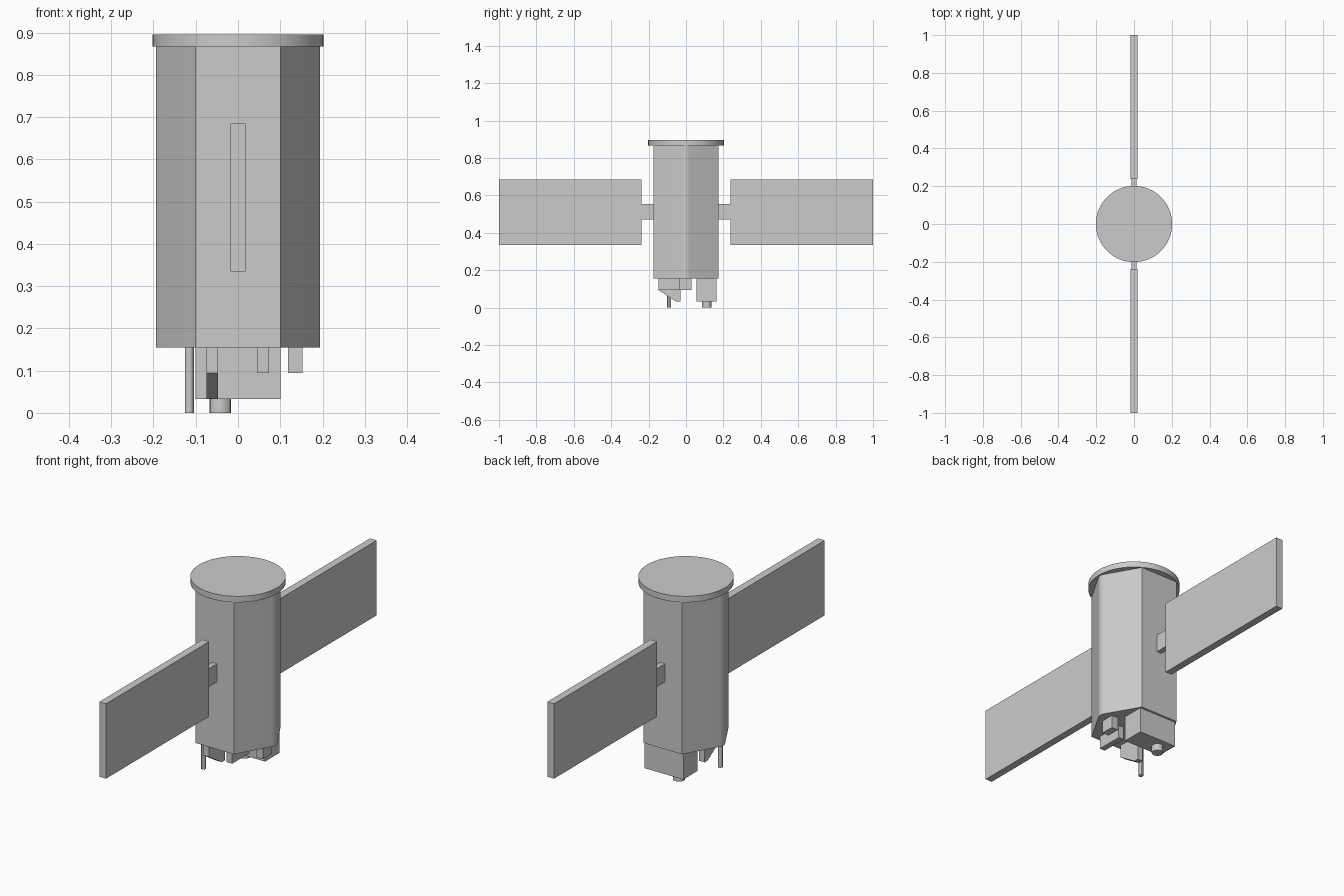
import bpy, bmesh
from math import cos, sin, pi, radians

cube = bpy.data.objects.get("Cube")
if cube:
    bpy.data.objects.remove(cube, do_unlink=True)

grey = bpy.data.materials.new("plain_grey")
grey.use_nodes = True
grey.diffuse_color = (0.6, 0.6, 0.6, 1)
grey.node_tree.nodes["Principled BSDF"].inputs["Base Color"].default_value = (0.6, 0.6, 0.6, 1)


def finish(name, bm, smooth=False):
    bmesh.ops.recalc_face_normals(bm, faces=bm.faces)
    mesh = bpy.data.meshes.new(name)
    bm.to_mesh(mesh)
    bm.free()
    mesh.materials.append(grey)
    obj = bpy.data.objects.new(name, mesh)
    bpy.context.collection.objects.link(obj)
    if smooth:
        bpy.ops.object.select_all(action='DESELECT')
        obj.select_set(True)
        bpy.context.view_layer.objects.active = obj
        bpy.ops.object.shade_smooth_by_angle(angle=radians(30))
    return obj


def prism(name, points, direction, smooth=False):
    """Extrude a closed outline along a direction."""
    bm = bmesh.new()
    face = bm.faces.new([bm.verts.new(p) for p in points])
    new = bmesh.ops.extrude_face_region(bm, geom=[face])["geom"]
    bmesh.ops.translate(bm, vec=direction,
                        verts=[v for v in new if isinstance(v, bmesh.types.BMVert)])
    return finish(name, bm, smooth)


def box(name, x, y, z):
    outline = [(x[0], y[0], z[0]), (x[1], y[0], z[0]), (x[1], y[1], z[0]), (x[0], y[1], z[0])]
    return prism(name, outline, (0, 0, z[1] - z[0]))


def cylinder(name, x, y, radius, z, sides):
    ring = [(x + radius * cos(2 * pi * i / sides), y + radius * sin(2 * pi * i / sides), z[0])
            for i in range(sides)]
    return prism(name, ring, (0, 0, z[1] - z[0]), True)


# Hexagonal body with the two side corners rounded
ROUND, CENTRE, STEPS = 0.0346, 0.16, 4
outline = []
for side in (1, -1):
    for i in range(STEPS + 1):
        a = radians(-30 + 60 * i / STEPS)
        outline.append((side * (CENTRE + ROUND * cos(a)), side * ROUND * sin(a), 0.155))
    outline += [(side * 0.1, side * 0.173, 0.155), (-side * 0.1, side * 0.173, 0.155)]
prism("body", outline, (0, 0, 0.712), True)

# Round lid
cylinder("lid", 0, 0, 0.202, (0.867, 0.895), 64)

# Solar panels and their arms
for side, label in ((-1, "front"), (1, "back")):
    box(label + "_panel", (-0.0175, 0.0175), sorted((side * 0.238, side * 1.0)), (0.335, 0.685))
    box(label + "_panel_arm", (-0.0125, 0.0125), sorted((side * 0.165, side * 0.238)), (0.47, 0.555))

# Instruments below the body
box("instrument_housing", (-0.1, 0.1), (0.057, 0.163), (0.033, 0.155))
cylinder("housing_nozzle", -0.042, 0.111, 0.026, (0, 0.033), 12)
box("long_sensor", (0.045, 0.073), (-0.148, -0.018), (0.094, 0.155))
box("side_sensor", (0.118, 0.153), (-0.035, 0.03), (0.094, 0.155))
cylinder("antenna_rod", -0.115, -0.09, 0.011, (0, 0.155), 12)

# Sensor with a sloping underside
profile = [(-0.148, 0.155), (-0.148, 0.094), (-0.053, 0.033), (-0.03, 0.033), (-0.03, 0.155)]
prism("sloped_sensor", [(-0.075, y, z) for y, z in profile], (0.028, 0, 0))
